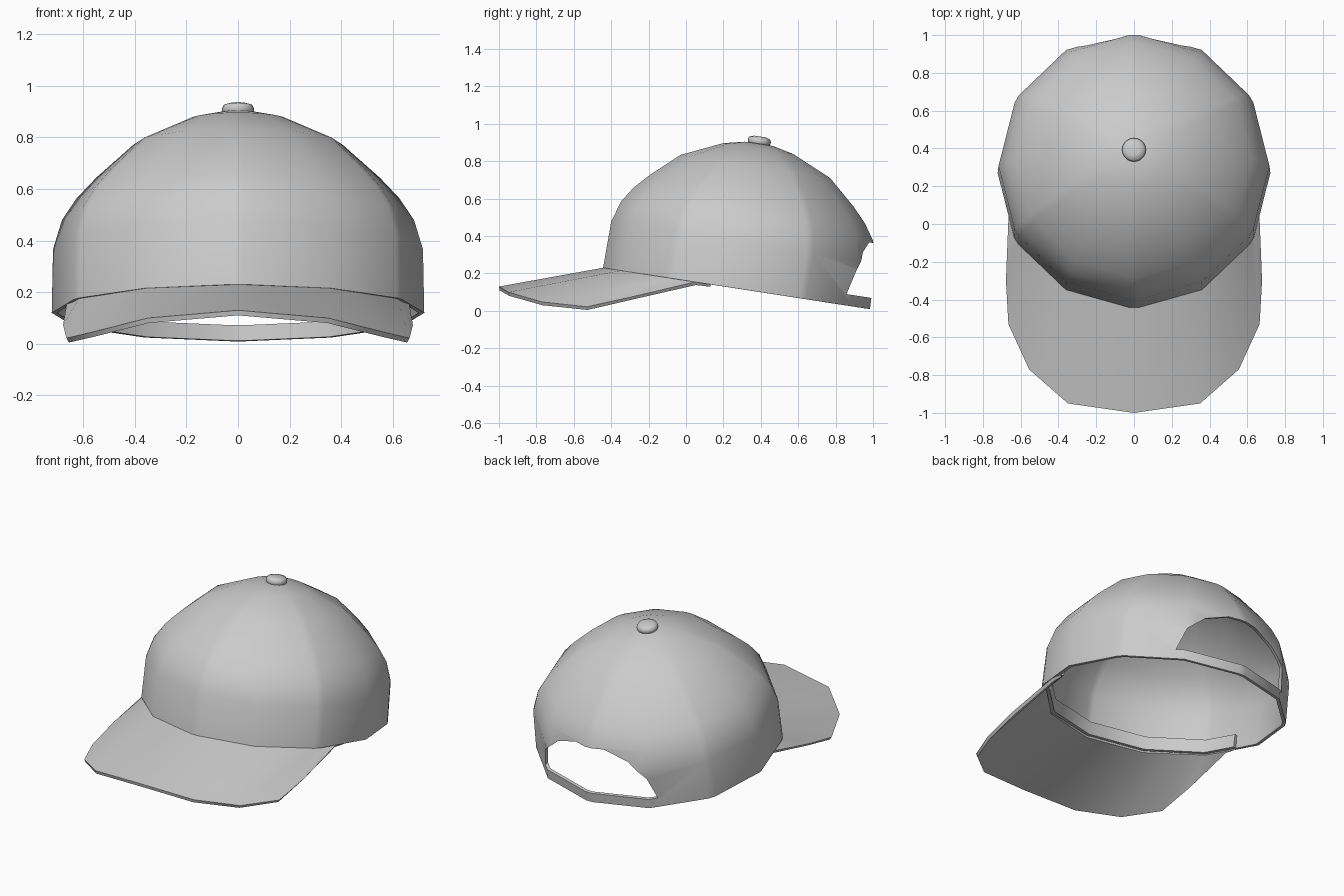
import bpy, bmesh, math
from mathutils import Matrix, Vector

cube = bpy.data.objects.get("Cube")
if cube:
    bpy.data.objects.remove(cube, do_unlink=True)

# The crown leans back; everything round is built in this frame
LEAN = Matrix.Translation((0, 0.27, 0.12)) @ Matrix.Rotation(math.radians(-8.8), 4, 'X')
R = 0.722
SEAM = 0.022

cloth = bpy.data.materials.new("grey_cloth")
cloth.use_nodes = True
GREY = (0.6, 0.6, 0.6, 1)
cloth.diffuse_color = GREY
cloth.node_tree.nodes["Principled BSDF"].inputs["Base Color"].default_value = GREY


def make(name, bm, recalc=True):
    if recalc:
        bmesh.ops.recalc_face_normals(bm, faces=bm.faces)
    me = bpy.data.meshes.new(name)
    bm.to_mesh(me)
    bm.free()
    ob = bpy.data.objects.new(name, me)
    bpy.context.collection.objects.link(ob)
    me.materials.append(cloth)
    return ob


def activate(ob):
    bpy.ops.object.select_all(action='DESELECT')
    ob.select_set(True)
    bpy.context.view_layer.objects.active = ob


def apply(ob, kind, **settings):
    activate(ob)
    mod = ob.modifiers.new(kind, kind)
    for key, value in settings.items():
        setattr(mod, key, value)
    bpy.ops.object.modifier_apply(modifier=mod.name)


def smooth(ob, angle=40):
    activate(ob)
    bpy.ops.object.shade_smooth_by_angle(angle=math.radians(angle))


def bridge(bm, a, b, closed):
    n = len(a)
    for i in range(n if closed else n - 1):
        j = (i + 1) % n
        bm.faces.new((a[i], a[j], b[j], b[i]))


def on_base(deg, r=R, h=0.0):
    """Point on the twelve-sided base outline, angle measured from the front."""
    off = (deg + 360) % 30 - 15
    d = r * math.cos(math.radians(15)) / math.cos(math.radians(off))
    t = math.radians(deg)
    return Vector((d * math.sin(t), -d * math.cos(t), h))


# Crown: twelve-sided dome, with a narrow flat strip along each of six seams
def crown_ring(bm, r, h):
    ring = []
    for k in range(12):
        t = math.radians(30 * k)
        off = math.asin(SEAM / r)
        for a in ([t - off, t + off] if k % 2 == 0 else [t]):
            ring.append(bm.verts.new((r * math.sin(a), -r * math.cos(a), h)))
    return ring


bm = bmesh.new()
profile = [(R, 0), (0.717, 0.25), (0.682, 0.365), (0.625, 0.45), (0.55, 0.53),
           (0.405, 0.66), (0.19, 0.757), (0.08, 0.782)]
rings = [crown_ring(bm, r, h) for r, h in profile]
for a, b in zip(rings, rings[1:]):
    bridge(bm, a, b, True)
apex = bm.verts.new((0, 0, 0.786))
top = rings[-1]
for i in range(len(top)):
    bm.faces.new((top[i], top[(i + 1) % len(top)], apex))
crown = make("crown", bm, recalc=False)
apply(crown, 'SOLIDIFY', thickness=0.02, offset=-1, use_even_offset=True)

# Arched opening at the back, leaving a strap below it
bm = bmesh.new()
half = [(0.40, 0.06), (0.36, 0.2), (0.25, 0.295), (0.1, 0.352)]
arch = half + [(-x, z) for x, z in reversed(half)]
near, far = ([bm.verts.new((x, y, z)) for x, z in arch] for y in (0.3, 1.0))
bridge(bm, near, far, True)
bm.faces.new(near)
bm.faces.new(far)
cutter = make("opening_cutter", bm)
cutter.hide_render = True
apply(crown, 'BOOLEAN', operation='DIFFERENCE', object=cutter, solver='EXACT')
bpy.data.objects.remove(cutter, do_unlink=True)
crown.data.transform(LEAN)
smooth(crown)

# Brim: arched sheet between the crown base and the outer edge
rim = [(0, (0, -1.0, 0.13)), (30, (0.35, -0.95, 0.1)), (45, (0.555, -0.77, 0.048)),
       (60, (0.665, -0.53, 0.022)), (68, (0.678, -0.3, 0.073)), (78, (0.664, 0.05, 0.155))]
rim = [(-a, (-p[0], p[1], p[2])) for a, p in reversed(rim[1:])] + rim
bm = bmesh.new()
inner = [bm.verts.new(LEAN @ on_base(a, R - 0.012, 0.004)) for a, p in rim]
outer = [bm.verts.new(p) for a, p in rim]
bridge(bm, outer, inner, False)
brim = make("brim", bm)
# make sure the sheet faces up, so it thickens downwards
if sum(p.normal.z for p in brim.data.polygons) < 0:
    brim.data.flip_normals()
apply(brim, 'SOLIDIFY', thickness=0.02, offset=-1)
smooth(brim)

# Band inside the front, above the brim
bm = bmesh.new()
angles = [-78, -60, -30, 0, 30, 60, 78]
loops = [[bm.verts.new(on_base(a, r, h)) for a in angles]
         for r, h in ((0.705, 0), (0.7, 0.08), (0.682, 0.08), (0.682, 0))]
for a, b in zip(loops, loops[1:] + loops[:1]):
    bridge(bm, a, b, False)
for end in (0, -1):
    bm.faces.new([loop[end] for loop in loops])
band = make("inner_band", bm)
band.data.transform(LEAN)
smooth(band)

# Button on the apex
bm = bmesh.new()
rings = []
for r, h in ((0.05, 0.77), (0.06, 0.785), (0.063, 0.8), (0.055, 0.815), (0.03, 0.822)):
    rings.append([bm.verts.new((r * math.cos(math.tau * i / 20), r * math.sin(math.tau * i / 20), h))
                  for i in range(20)])
for a, b in zip(rings, rings[1:]):
    bridge(bm, a, b, True)
bm.faces.new(rings[0])
bm.faces.new(rings[-1])
button = make("top_button", bm)
button.data.transform(LEAN)
smooth(button, 60)
